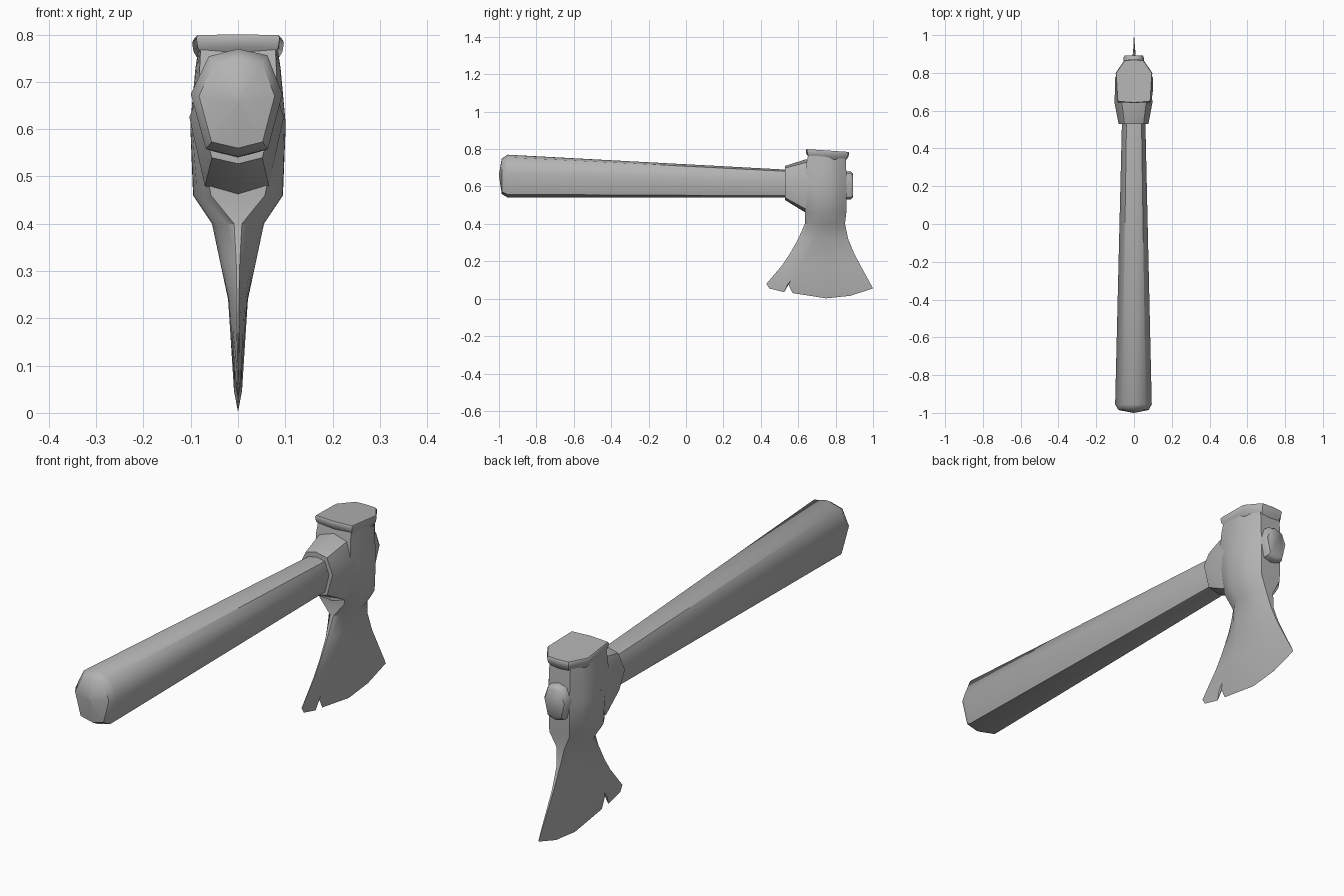
import bpy
import bmesh
import math

cube = bpy.data.objects.get("Cube")
if cube:
    bpy.data.objects.remove(cube, do_unlink=True)

GREY = 0.45
grey = bpy.data.materials.new("plain grey")
grey.use_nodes = True
grey.diffuse_color = (GREY, GREY, GREY, 1)
bsdf = next(n for n in grey.node_tree.nodes if n.type == 'BSDF_PRINCIPLED')
bsdf.inputs["Base Color"].default_value = (GREY, GREY, GREY, 1)
bsdf.inputs["Roughness"].default_value = 0.7


def loft(name, rings, angle, cap_start=True, cap_end=True):
    """Skin a list of equal-length point rings into one object."""
    bm = bmesh.new()
    rows = [[bm.verts.new(p) for p in ring] for ring in rings]
    n = len(rows[0])
    for a, b in zip(rows, rows[1:]):
        for i in range(n):
            j = (i + 1) % n
            bm.faces.new((a[i], a[j], b[j], b[i]))
    if cap_start:
        bm.faces.new(rows[0])
    if cap_end:
        bm.faces.new(rows[-1])
    bmesh.ops.remove_doubles(bm, verts=bm.verts, dist=0.0005)
    bmesh.ops.recalc_face_normals(bm, faces=bm.faces)
    mesh = bpy.data.meshes.new(name)
    bm.to_mesh(mesh)
    bm.free()
    mesh.materials.append(grey)
    obj = bpy.data.objects.new(name, mesh)
    bpy.context.collection.objects.link(obj)
    bpy.ops.object.select_all(action='DESELECT')
    obj.select_set(True)
    bpy.context.view_layer.objects.active = obj
    bpy.ops.object.shade_smooth_by_angle(angle=math.radians(angle))
    return obj


# Eight-sided section shared by handle and collar: x in -1..1, height in 0..1
OCTAGON = [(0, 1), (0.64, 0.94), (0.97, 0.58), (0.65, 0.07),
           (0, 0), (-0.7, 0.07), (-1.03, 0.58), (-0.64, 0.93)]


def section(y, half_width, bottom, top):
    return [(u * half_width, y, bottom + v * (top - bottom)) for u, v in OCTAGON]


# Handle: domed butt, long taper, peg coming out behind the head
loft("handle", [
    section(-1.0, 0.003, 0.655, 0.665),
    section(-0.985, 0.08, 0.56, 0.75),
    section(-0.955, 0.097, 0.542, 0.77),
    section(0.54, 0.062, 0.54, 0.69),
    section(0.84, 0.055, 0.53, 0.68),
    section(0.88, 0.055, 0.53, 0.68),
    section(0.892, 0.047, 0.542, 0.668),
], 48)

# Collar: flares from the handle into the head
loft("collar", [
    section(0.53, 0.079, 0.527, 0.71),
    section(0.64, 0.1, 0.46, 0.745),
    section(0.72, 0.098, 0.46, 0.745),
], 48)

# Head and blade: rows of z, front y, back y, half width, front and back fullness
ROWS = [
    (0.775, 0.655, 0.85, 0.083, 0.95, 0.6),
    (0.73, 0.645, 0.855, 0.09, 0.9, 0.55),
    (0.61, 0.637, 0.86, 0.101, 0.85, 0.5),
    (0.46, 0.635, 0.857, 0.095, 0.6, 0.5),
    (0.40, 0.635, 0.85, 0.055, 0.15, 0.35),
    (0.32, 0.60, 0.867, 0.038, 0.1, 0.2),
    (0.24, 0.555, 0.90, 0.021, 0.1, 0.2),
    (0.18, 0.515, 0.932, 0.017, 0.1, 0.2),
]
# Cutting edge with its chipped notch, as (y, z)
EDGE = [(0.43, 0.08), (0.445, 0.055), (0.525, 0.035), (0.548, 0.075),
        (0.57, 0.03), (0.75, 0.002), (0.88, 0.016), (1.0, 0.055)]
EVEN = [0, 0.1, 0.22, 0.32, 0.42, 0.6, 0.8, 1]


def fullness(t, front, back):
    a = 1 - (1 - front) * max(0, 1 - t / 0.35) ** 1.5
    b = 1 - (1 - back) * max(0, 1 - (1 - t) / 0.4) ** 1.5
    return min(a, b)


def both_sides(half):
    return half + [(-x, y, z) for x, y, z in reversed(half)]


halves = []
for z, y0, y1, w, front, back in ROWS:
    blend = min(1, max(0, (0.46 - z) / 0.3))
    half = []
    for even, (ye, ze) in zip(EVEN, EDGE):
        t = even + blend * ((ye - EDGE[0][0]) / 0.57 - even)
        half.append((w * fullness(t, front, back), y0 + t * (y1 - y0), z))
    halves.append(half)

# Bevel row just above the cutting edge, then the edge itself
halves.append([(x * 0.5, y + 0.75 * (ye - y), z + 0.75 * (ze - z))
               for (x, y, z), (ye, ze) in zip(halves[-1], EDGE)])
halves.append([(0, y, z) for y, z in EDGE])
loft("head_and_blade", [both_sides(h) for h in halves], 40, cap_end=False)

# Poll plate: flared, slightly tilted striking face on top of the head
PLATE = [(0, 0.64), (0.088, 0.647), (0.097, 0.8), (0.05, 0.868), (0, 0.872)]
OUTLINE = PLATE + [(-x, y) for x, y in PLATE[-2:0:-1]]


def plate_ring(z, scale):
    return [(x * scale, 0.755 + (y - 0.755) * scale, z - 0.065 * (y - 0.64))
            for x, y in OUTLINE]


loft("poll_plate", [
    plate_ring(0.755, 0.85),
    plate_ring(0.774, 0.97),
    plate_ring(0.793, 1.0),
    plate_ring(0.8, 0.97),
], 40)
